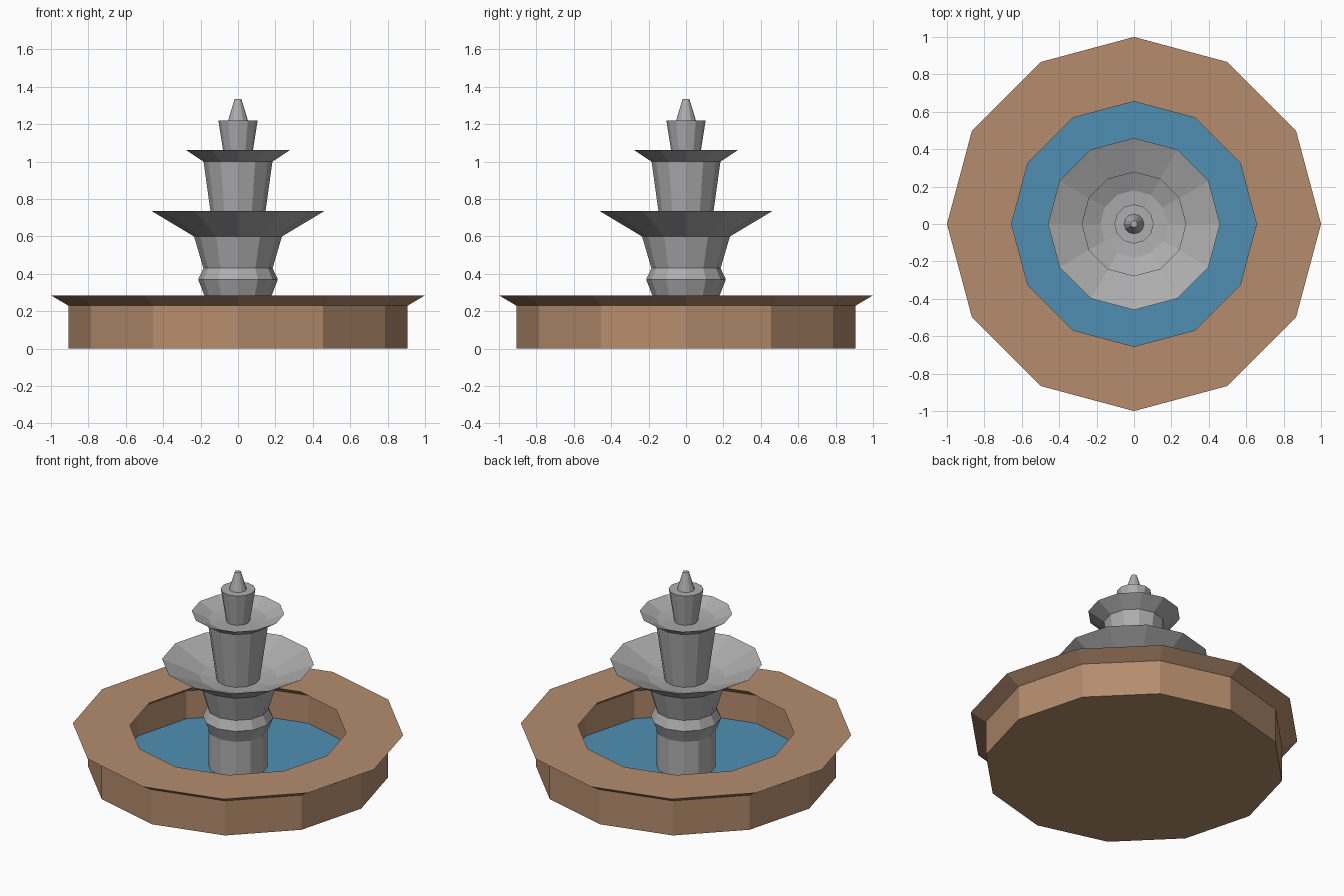
import bpy, bmesh, math

if "Cube" in bpy.data.objects:
    bpy.data.objects.remove(bpy.data.objects["Cube"])

SIDES = 12


def material(name, rgb):
    m = bpy.data.materials.new(name)
    m.diffuse_color = (*rgb, 1.0)
    m.use_nodes = True
    m.node_tree.nodes["Principled BSDF"].inputs["Base Color"].default_value = m.diffuse_color
    return m


BROWN = material("brown_stone", (0.46, 0.265, 0.155))
GREY = material("grey_stone", (0.42, 0.42, 0.42))
BLUE = material("blue_water", (0.08, 0.275, 0.45))


def lathe(name, profile, mat, cap_start=True, cap_end=True):
    """Turn an (r, z) profile around z, listed so that outward faces run upward."""
    bm = bmesh.new()
    rings = []
    for r, z in profile:
        rings.append([bm.verts.new((r * math.cos(2 * math.pi * i / SIDES),
                                    r * math.sin(2 * math.pi * i / SIDES), z))
                      for i in range(SIDES)])
    for a, b in zip(rings, rings[1:]):
        for i in range(SIDES):
            j = (i + 1) % SIDES
            bm.faces.new((a[i], a[j], b[j], b[i]))
    if cap_start:
        bm.faces.new(rings[0][::-1])
    if cap_end:
        bm.faces.new(rings[-1])
    mesh = bpy.data.meshes.new(name)
    bm.to_mesh(mesh)
    bm.free()
    mesh.materials.append(mat)
    obj = bpy.data.objects.new(name, mesh)
    bpy.context.collection.objects.link(obj)
    return obj


# Basin with a rim that overhangs on both sides, closed by an inner floor
lathe("basin", [(0.907, 0), (0.907, 0.23), (1.0, 0.285), (0.655, 0.285),
                (0.735, 0.23), (0.735, 0.03)], BROWN)

# Water surface
lathe("water", [(0.735, 0.03), (0.735, 0.045)], BLUE, cap_start=False)

# Pedestal with collar, flaring into the large lower bowl
lathe("lower_bowl_and_pedestal",
      [(0.18, 0.04), (0.18, 0.285), (0.213, 0.37), (0.185, 0.43),
       (0.235, 0.60), (0.46, 0.735), (0.235, 0.64), (0.13, 0.625)], GREY)

# Middle column flaring into the small upper bowl
lathe("upper_bowl_and_column",
      [(0.132, 0.625), (0.184, 1.0), (0.28, 1.063), (0.18, 1.018),
       (0.07, 1.01)], GREY)

# Top column and pointed spout
lathe("top_column_and_spout",
      [(0.072, 1.01), (0.105, 1.22), (0.053, 1.22), (0.018, 1.335)], GREY)
